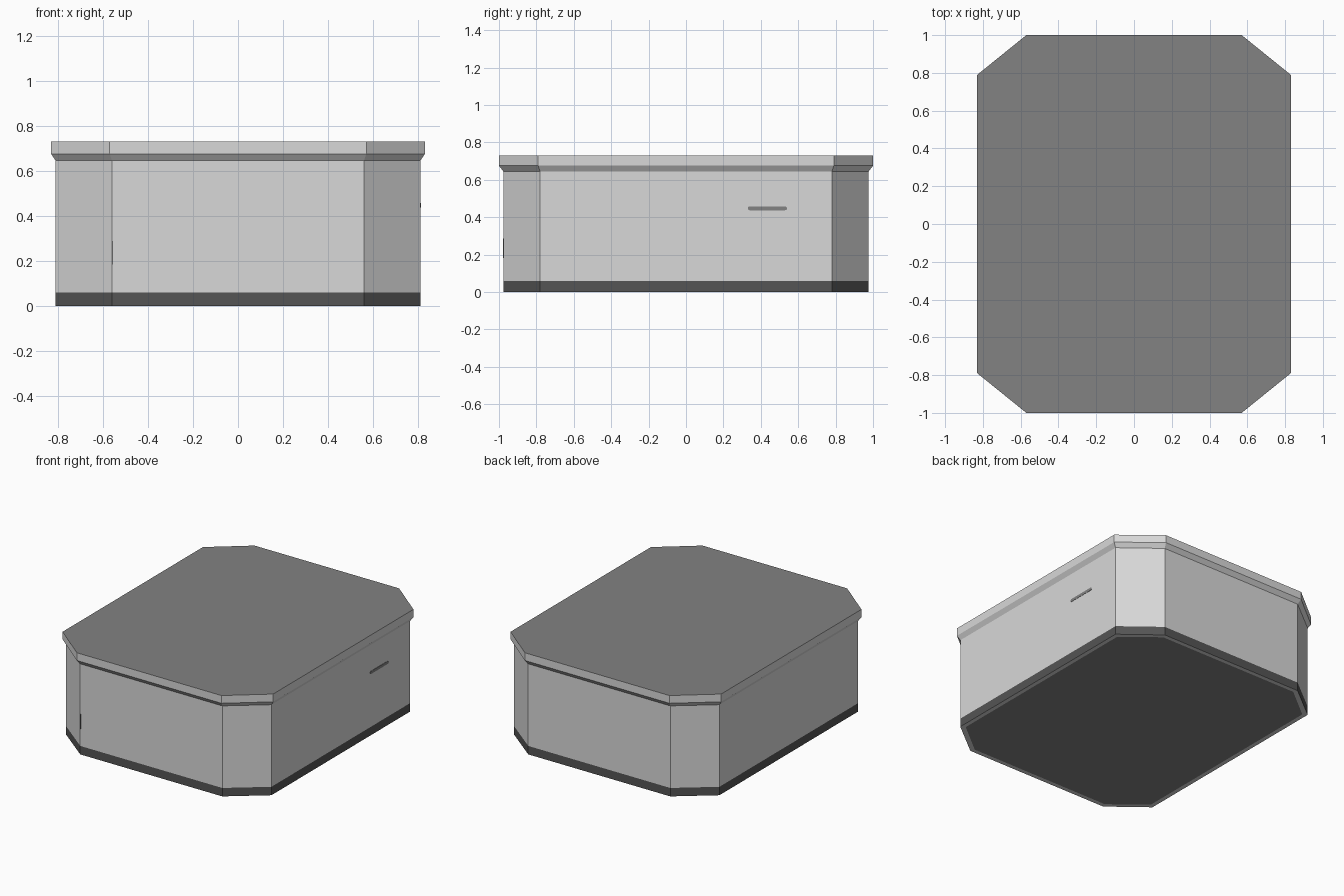
import bpy, bmesh, math

if "Cube" in bpy.data.objects:
    bpy.data.objects.remove(bpy.data.objects["Cube"])


def material(name, v):
    m = bpy.data.materials.new(name)
    m.diffuse_color = (v, v, v, 1)
    m.use_nodes = True
    m.node_tree.nodes["Principled BSDF"].inputs["Base Color"].default_value = m.diffuse_color
    return m


light_grey = material("light_grey", 0.69)
mid_grey = material("mid_grey", 0.225)
dark_grey = material("dark_grey", 0.09)


def octagon(hx, hy, fx, fy):
    """Rectangle with cut corners: half sizes and half lengths of the flat sides."""
    return [(fx, -hy), (hx, -fy), (hx, fy), (fx, hy),
            (-fx, hy), (-hx, fy), (-hx, -fy), (-fx, -hy)]


BODY = octagon(0.81, 0.977, 0.56, 0.78)
LID = octagon(0.83, 1.0, 0.57, 0.79)
FLOOR = octagon(0.78, 0.947, 0.548, 0.761)


def loft(name, rings, mats, rule, bottom=True, top=True):
    """Join (outline, z) rings; rule(face) picks the material index."""
    bm = bmesh.new()
    loops = [[bm.verts.new((x, y, z)) for x, y in pts] for pts, z in rings]
    for a, b in zip(loops, loops[1:]):
        for i in range(len(a)):
            j = (i + 1) % len(a)
            bm.faces.new((a[i], a[j], b[j], b[i]))
    if bottom:
        bm.faces.new(loops[0][::-1])
    if top:
        bm.faces.new(loops[-1])
    bm.normal_update()
    for f in bm.faces:
        f.material_index = rule(f)
    me = bpy.data.meshes.new(name)
    bm.to_mesh(me)
    bm.free()
    for m in mats:
        me.materials.append(m)
    ob = bpy.data.objects.new(name, me)
    bpy.context.collection.objects.link(ob)
    return ob


# Box walls
loft("box_body", [(BODY, 0.06), (BODY, 0.645)], [light_grey],
     lambda f: 0, bottom=False, top=False)


# Base band: dark sides, light rim below, mid grey floor
def base_rule(f):
    if f.normal.z > -0.5:
        return 0
    return 2 if len(f.verts) > 4 else 1


loft("base_band", [(FLOOR, 0.0), (BODY, 0.0), (BODY, 0.06)],
     [dark_grey, light_grey, mid_grey], base_rule, top=False)

# Lid with sloped underside and darker top
loft("lid", [(BODY, 0.645), (LID, 0.675), (LID, 0.73)], [light_grey, mid_grey],
     lambda f: 1 if f.normal.z > 0.5 else 0, bottom=False)

# Slot with rounded ends on the right side
r, half = 0.01, 0.095
capsule = []
for side in (1, -1):
    for k in range(7):
        a = -math.pi / 2 + math.pi * k / 6
        capsule.append((side * (half + r * math.cos(a)), side * r * math.sin(a)))
slot = loft("side_slot", [(capsule, 0.0), (capsule, 0.003)], [mid_grey], lambda f: 0)
slot.rotation_euler = (math.pi / 2, 0, math.pi / 2)
slot.location = (0.809, 0.435, 0.447)

# Thin mark at the left edge of the front
w, h = 0.0025, 0.052
mark = loft("front_mark", [([(-w, -h), (w, -h), (w, h), (-w, h)], z) for z in (0, 0.003)],
            [mid_grey], lambda f: 0)
mark.rotation_euler = (math.pi / 2, 0, 0)
mark.location = (-0.557, -0.976, 0.235)
